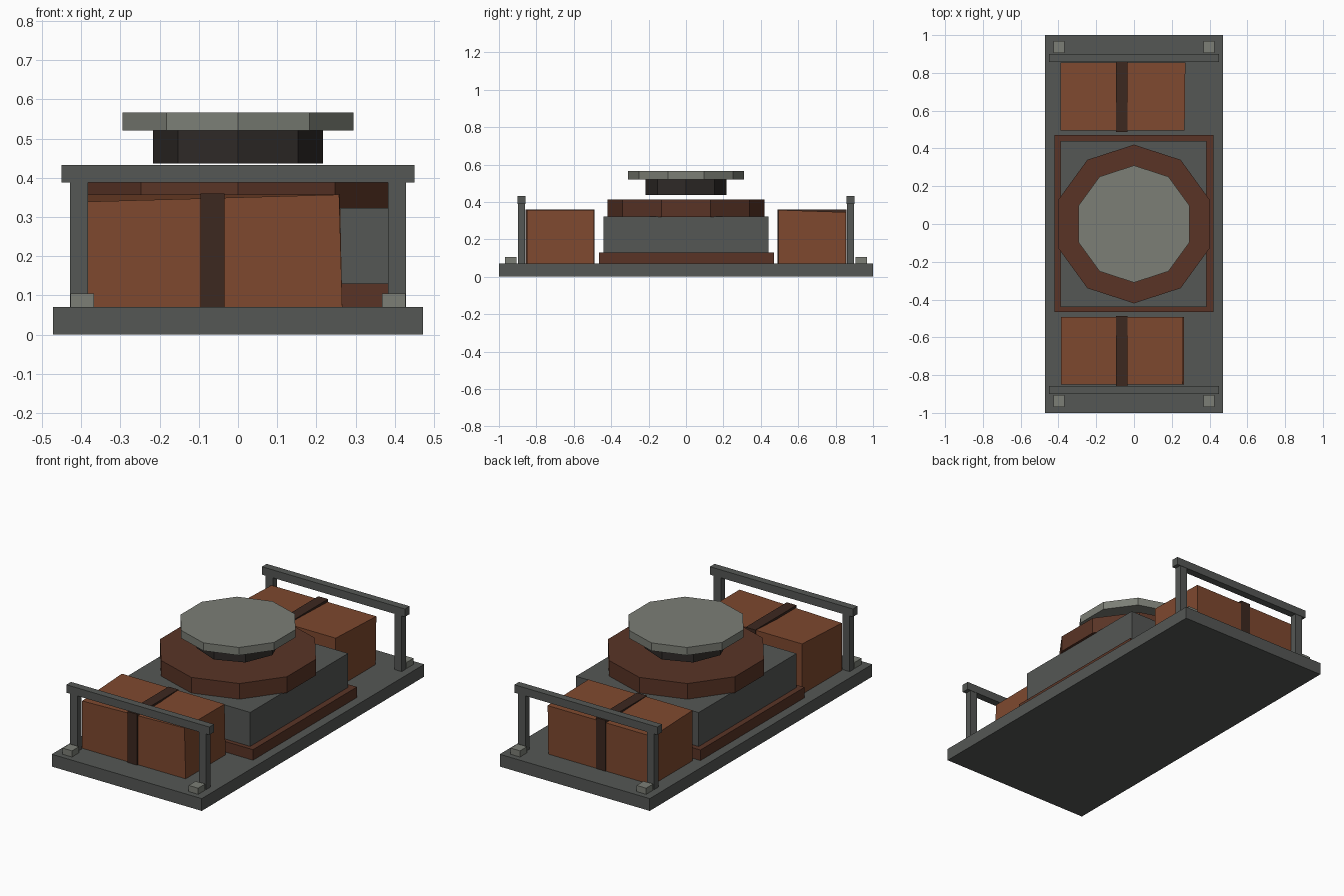
import bpy, math
from mathutils import Vector

if "Cube" in bpy.data.objects:
    bpy.data.objects.remove(bpy.data.objects["Cube"])


def material(name, rgb):
    m = bpy.data.materials.new(name)
    m.diffuse_color = (*rgb, 1)
    m.use_nodes = True
    m.node_tree.nodes["Principled BSDF"].inputs["Base Color"].default_value = m.diffuse_color
    return m


IRON = material("dark_grey", (0.09, 0.095, 0.09))
PALE = material("pale_grey", (0.2, 0.21, 0.18))
RUST = material("rust", (0.21, 0.066, 0.028))
BROWN = material("brown", (0.10, 0.034, 0.019))
DARK = material("dark_brown", (0.045, 0.021, 0.014))
BLACK = material("near_black", (0.028, 0.023, 0.021))


def box(name, x, y, z, mat, nudge=None):
    """Box from min/max ranges; nudge maps a corner (sx, sy, sz) to an offset."""
    bpy.ops.mesh.primitive_cube_add(size=2)
    o = bpy.context.object
    o.name = name
    for v in o.data.vertices:
        s = tuple(1 if c > 0 else -1 for c in v.co)
        v.co = Vector([r[0] if k < 0 else r[1] for r, k in zip((x, y, z), s)])
        if nudge and s in nudge:
            v.co += Vector(nudge[s])
    o.data.materials.append(mat)
    return o


def drum(name, sides, radius, z0, z1, mat):
    """Flat-faced disc with a corner on the y axis."""
    bpy.ops.mesh.primitive_cylinder_add(vertices=sides, radius=radius,
                                        depth=z1 - z0, location=(0, 0, (z0 + z1) / 2))
    o = bpy.context.object
    o.name = name
    o.data.materials.append(mat)
    return o


# Base slab and stepped central plinth
box("base_slab", (-0.472, 0.472), (-1, 1), (0, 0.07), IRON)
box("plinth_step", (-0.42, 0.42), (-0.465, 0.47), (0.07, 0.13), BROWN)
box("plinth_block", (-0.388, 0.385), (-0.44, 0.44), (0.13, 0.323), IRON)

# Turntable stack
drum("turntable_ring", 10, 0.42, 0.32, 0.412, BROWN)
drum("neck", 8, 0.217, 0.436, 0.521, BLACK)
drum("top_disc", 10, 0.31, 0.521, 0.566, PALE)

# Slightly crooked crates with straps
skew = {(-1, -1, 1): (0, 0, -0.018), (1, -1, 1): (-0.008, 0, 0), (1, 1, 1): (-0.006, 0, 0)}
box("front_crate", (-0.386, 0.266), (-0.85, -0.492), (0.07, 0.357), RUST, skew)
back_skew = {(1, 1, 1): (0.004, 0, -0.012), (-1, 1, 1): (0, 0, -0.012)}
box("back_crate", (-0.388, 0.268), (0.495, 0.855), (0.07, 0.357), RUST, back_skew)

# Straps, end rails, posts and feet at both ends
for end, s in (("front", -1), ("back", 1)):
    def yr(a, b):
        return tuple(sorted((s * a, s * b)))
    box(end + "_strap", (-0.095, -0.034), yr(0.488, 0.858), (0.07, 0.36), DARK)
    box(end + "_rail", (-0.45, 0.45), yr(0.858, 0.9), (0.388, 0.433), IRON)
    for side, k in (("left", -1), ("right", 1)):
        box(f"{end}_{side}_post", tuple(sorted((k * 0.382, k * 0.428))),
            yr(0.86, 0.898), (0.065, 0.39), IRON)
        box(f"{end}_{side}_foot", tuple(sorted((k * 0.367, k * 0.427))),
            yr(0.905, 0.968), (0.065, 0.105), PALE)
